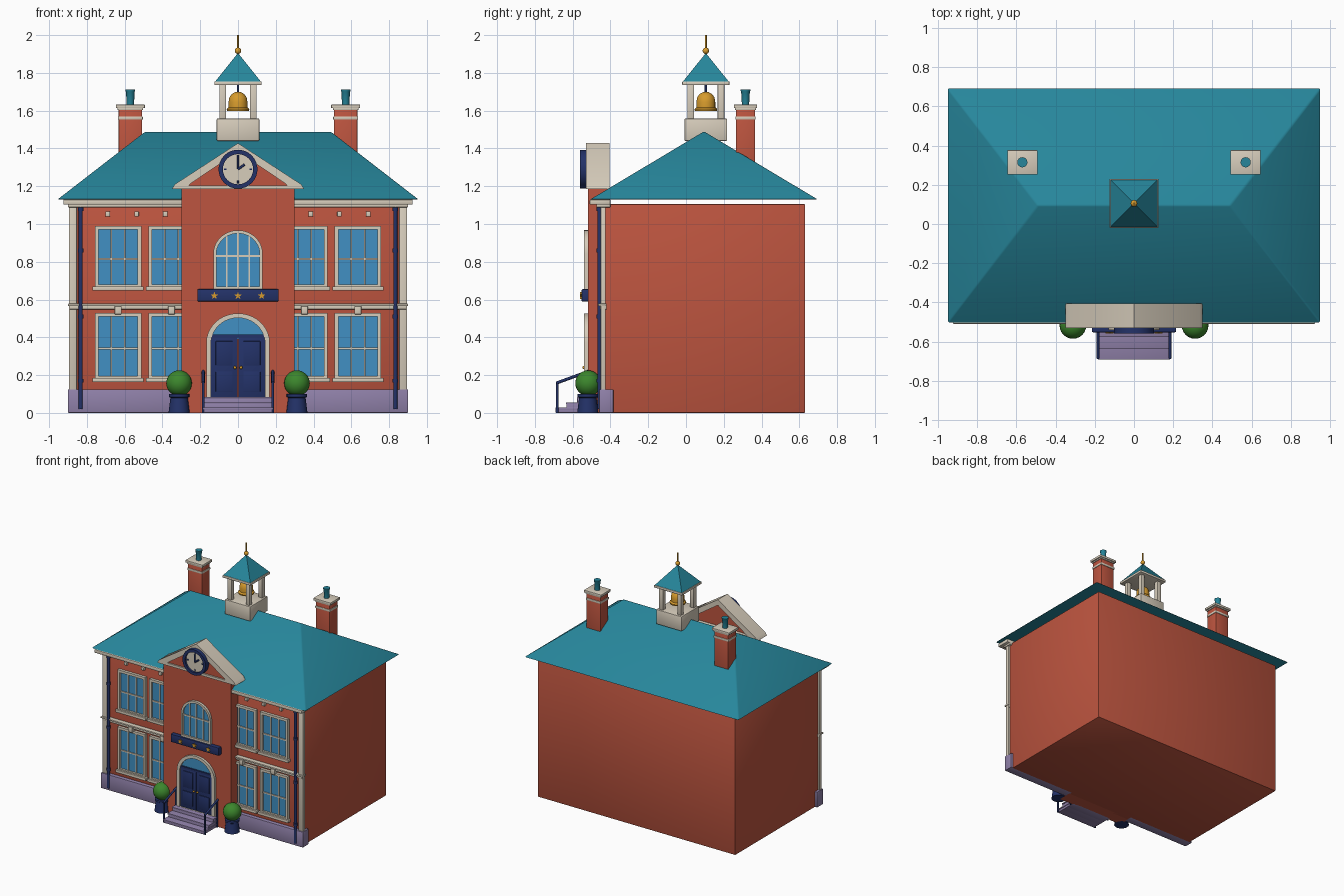
import bpy, bmesh
from math import pi, sin, cos, radians
from mathutils import Vector, Matrix

if "Cube" in bpy.data.objects:
    bpy.data.objects.remove(bpy.data.objects["Cube"])

COL = dict(brick=(0.51, 0.09, 0.05), cream=(0.68, 0.61, 0.50), navy=(0.017, 0.032, 0.14),
           teal=(0.02, 0.24, 0.33), gold=(0.68, 0.33, 0.026), stone=(0.28, 0.22, 0.40),
           glass=(0.053, 0.28, 0.55), green=(0.045, 0.24, 0.026))
MATS = {}
for key, c in COL.items():
    MATS[key] = bpy.data.materials.new(key)
    MATS[key].diffuse_color = (*c, 1)


def finish(name, bm, mat, bevel=0.0):
    bmesh.ops.recalc_face_normals(bm, faces=bm.faces[:])
    if bevel:
        bmesh.ops.bevel(bm, geom=bm.edges[:], offset=bevel, segments=2, profile=0.5, affect='EDGES')
    for f in bm.faces:
        f.smooth = True
    for e in bm.edges:
        e.smooth = len(e.link_faces) == 2 and e.calc_face_angle(0) < radians(35)
    me = bpy.data.meshes.new(name)
    bm.to_mesh(me)
    bm.free()
    me.materials.append(MATS[mat])
    ob = bpy.data.objects.new(name, me)
    bpy.context.collection.objects.link(ob)
    return ob


def box(name, mat, x, y, z, bevel=0.0):
    bm = bmesh.new()
    bmesh.ops.create_cube(bm, size=1)
    for v in bm.verts:
        for i, (a, b) in enumerate((x, y, z)):
            v.co[i] = max(a, b) if v.co[i] > 0 else min(a, b)
    return finish(name, bm, mat, bevel)


def prism(name, mat, pts, y0, y1, bevel=0.0):
    bm = bmesh.new()
    f = bm.faces.new([bm.verts.new((x, y0, z)) for x, z in pts])
    r = bmesh.ops.extrude_face_region(bm, geom=[f])
    for v in r['geom']:
        if isinstance(v, bmesh.types.BMVert):
            v.co.y = y1
    return finish(name, bm, mat, bevel)


def ring(name, mat, outer, inner, y0, y1):
    bm = bmesh.new()
    loops = [[bm.verts.new((x, y, z)) for x, z in p]
             for p, y in ((outer, y0), (inner, y0), (inner, y1), (outer, y1))]
    n = len(outer)
    for k in range(4):
        a, b = loops[k], loops[(k + 1) % 4]
        for i in range(n):
            j = (i + 1) % n
            bm.faces.new((a[i], a[j], b[j], b[i]))
    return finish(name, bm, mat)


def lathe(name, mat, prof, loc, steps=24):
    bm = bmesh.new()
    vs = [bm.verts.new((r, 0, z)) for r, z in prof]
    es = [bm.edges.new(p) for p in zip(vs, vs[1:])]
    bmesh.ops.spin(bm, geom=vs + es, axis=(0, 0, 1), cent=(0, 0, 0), steps=steps, angle=2 * pi)
    bmesh.ops.remove_doubles(bm, verts=bm.verts[:], dist=1e-4)
    bmesh.ops.translate(bm, verts=bm.verts[:], vec=loc)
    return finish(name, bm, mat)


def rod(name, mat, p, q, r, seg=12):
    p, q = Vector(p), Vector(q)
    bm = bmesh.new()
    m = Matrix.Translation((p + q) / 2) @ (q - p).to_track_quat('Z', 'Y').to_matrix().to_4x4()
    bmesh.ops.create_cone(bm, cap_ends=True, segments=seg, radius1=r, radius2=r, depth=(q - p).length, matrix=m)
    return finish(name, bm, mat)


def ball(name, mat, loc, r):
    bm = bmesh.new()
    bmesh.ops.create_uvsphere(bm, u_segments=24, v_segments=14, radius=r, matrix=Matrix.Translation(loc))
    return finish(name, bm, mat)


def hull(name, mat, pts, bevel=0.0):
    bm = bmesh.new()
    for p in pts:
        bm.verts.new(p)
    bmesh.ops.convex_hull(bm, input=bm.verts[:])
    bmesh.ops.dissolve_limit(bm, angle_limit=0.01, verts=bm.verts[:], edges=bm.edges[:])
    return finish(name, bm, mat, bevel)


def rect(x0, x1, z0, z1):
    return [(x0, z0), (x1, z0), (x1, z1), (x0, z1)]


def arch(hw, z0, top, rise):
    return [(-hw, z0), (hw, z0)] + [(hw * cos(i * pi / 20), top - rise + rise * sin(i * pi / 20)) for i in range(21)]


def circle(r, cz, n=32):
    return [(r * cos(2 * pi * i / n), cz + r * sin(2 * pi * i / n)) for i in range(n)]


# walls and hipped roof
box("main_walls", "brick", (-.88, .88), (-.43, .63), (0, 1.105), .004)
box("front_bay", "brick", (-.30, .30), (-.52, -.41), (0, 1.20))
hull("hipped_roof", "teal", [(sx * .955, y, 1.13) for sx in (-1, 1) for y in (-.507, .697)]
     + [(sx * .49, .095, 1.49) for sx in (-1, 1)], .008)

# pediment and clock
ring("pediment_frame", "cream", [(-.35, 1.185), (.35, 1.185), (.335, 1.21), (0, 1.428), (-.335, 1.21)],
     [(-.26, 1.205), (.26, 1.205), (.245, 1.218), (0, 1.383), (-.245, 1.218)], -.53, -.405)
prism("pediment_panel", "brick", [(-.28, 1.2), (.28, 1.2), (0, 1.39)], -.518, -.43)
ring("clock_rim", "navy", circle(.103, 1.29), circle(.08, 1.29), -.56, -.51)
prism("clock_face", "cream", circle(.085, 1.29), -.545, -.515)
rod("minute_hand", "navy", (0, -.55, 1.29), (0, -.55, 1.35), .005)
rod("hour_hand", "navy", (0, -.55, 1.29), (.035, -.55, 1.315), .006)
for i in range(4):
    dx, dz = cos(i * pi / 2), sin(i * pi / 2)
    rod("hour_mark", "navy", (.06 * dx, -.547, 1.29 + .06 * dz), (.075 * dx, -.547, 1.29 + .075 * dz), .005)


def window(cx, z0, z1):
    hw = .123
    ring("window_frame", "cream", rect(cx - hw, cx + hw, z0, z1), rect(cx - hw + .02, cx + hw - .02, z0 + .02, z1 - .02), -.452, -.42)
    box("window_glass", "glass", (cx - .11, cx + .11), (-.436, -.42), (z0 + .01, z1 - .01))
    for d in (-.036, .036):
        box("window_bar", "cream", (cx + d - .004, cx + d + .004), (-.444, -.43), (z0 + .01, z1 - .01))
    zm = z0 + (z1 - z0) * .47
    box("window_crossbar", "cream", (cx - .11, cx + .11), (-.444, -.43), (zm - .005, zm + .005))
    box("window_sill", "cream", (cx - .135, cx + .135), (-.465, -.42), (z0 - .012, z0 + .01), .003)


# both wings: windows, bands, pilasters, pipes
for s in (-1, 1):
    for cx in (.352, .635):
        window(s * cx, .66, .99)
        window(s * cx, .175, .53)
        box("keystone", "cream", (s * cx - .018, s * cx + .018), (-.468, -.42), (.522, .565), .003)
    box("plinth", "stone", (s * .29, s * .90), (-.46, -.385), (0, .125), .004)
    box("string_course", "cream", (s * .29, s * .89), (-.455, -.42), (.548, .572), .003)
    box("string_course_cap", "cream", (s * .29, s * .90), (-.465, -.42), (.566, .578), .003)
    box("cornice_lower", "cream", (s * .29, s * .90), (-.475, -.40), (1.088, 1.108), .004)
    box("cornice_upper", "cream", (s * .29, s * .925), (-.51, -.40), (1.102, 1.13), .006)
    for x in (.385, .537, .69):
        box("cornice_bracket", "cream", (s * x - .012, s * x + .012), (-.45, -.42), (1.04, 1.066), .003)
    box("pilaster", "cream", (s * .853, s * .895), (-.452, -.425), (.12, 1.09), .004)
    rod("drainpipe", "navy", (s * .833, -.458, .02), (s * .833, -.458, 1.095), .011)
    for z in (.16, .5, .85, 1.07):
        rod("pipe_collar", "navy", (s * .833, -.458, z), (s * .833, -.458, z + .02), .015)

# arched window above the door
ring("arch_window_frame", "cream", arch(.131, .655, .967, .125), arch(.115, .67, .95, .11), -.54, -.51)
prism("arch_window_glass", "glass", arch(.12, .66, .955, .115), -.526, -.51)
for x, zt in ((-.06, .935), (0, .955), (.06, .935)):
    box("arch_window_bar", "cream", (x - .004, x + .004), (-.533, -.52), (.66, zt))
box("arch_window_crossbar", "cream", (-.12, .12), (-.533, -.52), (.825, .835))

# sign board with stars
box("sign_board", "navy", (-.215, .215), (-.553, -.51), (.59, .655), .006)
for cx in (-.125, 0, .125):
    prism("sign_star", "gold", [(cx + (.021 if i % 2 == 0 else .009) * sin(i * pi / 5),
          .62 + (.021 if i % 2 == 0 else .009) * cos(i * pi / 5)) for i in range(10)], -.56, -.55)

# doorway
ring("door_surround", "cream", arch(.168, .08, .527, .155), arch(.143, .085, .503, .135), -.54, -.51)
prism("fanlight", "glass", arch(.147, .39, .506, .116), -.526, -.51)
box("door_transom", "navy", (-.143, .143), (-.538, -.51), (.398, .414))
for s in (-1, 1):
    box("door_leaf", "navy", (s * .002, s * .143), (-.532, -.51), (.08, .40), .003)
    for z0, z1 in ((.11, .22), (.25, .38)):
        box("door_panel", "navy", (s * .028, s * .118), (-.537, -.52), (z0, z1), .003)
    ball("door_knob", "gold", (s * .016, -.541, .24), .008)

# steps, handrails and potted shrubs
for i in range(3):
    box("step", "stone", (-.18, .18), (-.69 + .057 * i, -.50), (0, .028 * (i + 1)), .003)
    box("step_nosing", "stone", (-.185, .185), (-.692 + .057 * i, -.50), (.028 * (i + 1) - .010, .028 * (i + 1)), .002)
for s in (-1, 1):
    x = s * .184
    rod("rail_post", "navy", (x, -.682, 0), (x, -.682, .16), .007)
    rod("rail_post", "navy", (x, -.53, 0), (x, -.53, .215), .007)
    rod("handrail", "navy", (x, -.686, .158), (x, -.51, .222), .008)
    lathe("planter", "navy", [(0, 0), (.056, 0), (.046, .08), (.054, .085), (.054, .1), (0, .1)], (s * .312, -.52, 0))
    ball("shrub", "green", (s * .312, -.518, .157), .068)

# chimneys
for s in (-1, 1):
    def slab(name, mat, hx, hy, z0, z1, b=.003):
        box(name, mat, (s * .57 - hx, s * .57 + hx), (.315 - hy, .315 + hy), (z0, z1), b)
    slab("chimney_stack", "brick", .062, .05, 1.2, 1.615)
    slab("chimney_band", "cream", .066, .054, 1.552, 1.57)
    slab("chimney_cap_base", "cream", .068, .056, 1.603, 1.617)
    slab("chimney_cap", "cream", .077, .062, 1.613, 1.632)
    lathe("chimney_pot", "teal", [(0, 1.63), (.019, 1.63), (.023, 1.70), (.026, 1.705), (.026, 1.712), (0, 1.712)], (s * .57, .315, 0), 16)

# bell tower
cy = .105
box("tower_base", "cream", (-.113, .113), (cy - .113, cy + .113), (1.44, 1.558), .005)
for sx in (-1, 1):
    for sy in (-1, 1):
        box("tower_post", "cream", (sx * .063, sx * .098), (cy + sy * .063, cy + sy * .098), (1.55, 1.74), .003)
box("tower_beam", "cream", (-.125, .125), (cy - .125, cy + .125), (1.735, 1.755), .004)
hull("tower_roof", "teal", [(a * .122, cy + b * .122, 1.753) for a in (-1, 1) for b in (-1, 1)] + [(0, cy, 1.905)])
lathe("bell", "gold", [(0, 1.597), (.058, 1.597), (.06, 1.608), (.05, 1.618), (.05, 1.645), (.046, 1.67), (.033, 1.688), (.015, 1.698), (0, 1.70)], (0, cy, 0))
rod("bell_hanger", "navy", (0, cy, 1.69), (0, cy, 1.74), .006)
rod("finial_rod", "gold", (0, cy, 1.89), (0, cy, 2.0), .005)
ball("finial_ball", "gold", (0, cy, 1.917), .017)

for m in bpy.data.materials:
    if m.users and not m.is_grease_pencil:
        m.use_nodes = True
        m.node_tree.nodes["Principled BSDF"].inputs["Base Color"].default_value = m.diffuse_color
